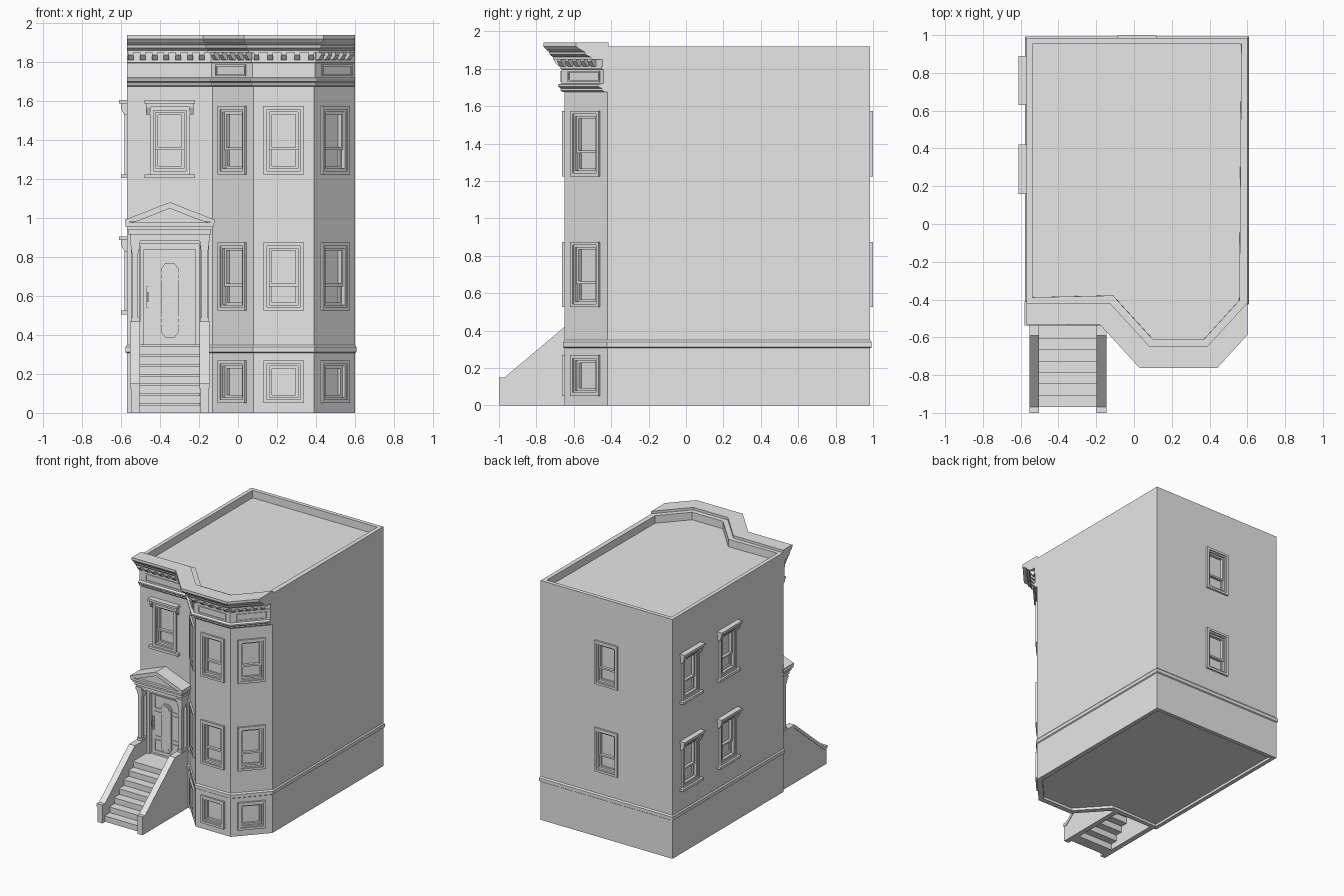
import bpy
import bmesh
from math import radians
from mathutils import Matrix

if "Cube" in bpy.data.objects:
    bpy.data.objects.remove(bpy.data.objects["Cube"], do_unlink=True)

GREY = (0.8, 0.8, 0.8, 1)
stone = bpy.data.materials.new("grey_stone")
stone.use_nodes = True
stone.diffuse_color = GREY
stone.node_tree.nodes["Principled BSDF"].inputs["Base Color"].default_value = GREY

# Main dimensions
LEFT, RIGHT, BACK, FRONT, BAY = -0.57, 0.6, 0.985, -0.42, -0.65
SLANT = 47.6
MITRE = 0.441
HOME = Matrix()


def finish(name, bm):
    bmesh.ops.recalc_face_normals(bm, faces=bm.faces)
    mesh = bpy.data.meshes.new(name)
    bm.to_mesh(mesh)
    bm.free()
    mesh.materials.append(stone)
    ob = bpy.data.objects.new(name, mesh)
    bpy.context.collection.objects.link(ob)
    return ob


def loft(bm, rings, m=HOME):
    """Skin a stack of equal closed rings and cap both ends."""
    rows = [[bm.verts.new(m @ Matrix.Translation(p).translation) for p in r] for r in rings]
    n = len(rows[0])
    for a, b in zip(rows, rows[1:]):
        for i in range(n):
            j = (i + 1) % n
            bm.faces.new((a[i], a[j], b[j], b[i]))
    return bm.faces.new(rows[0][::-1]), bm.faces.new(rows[-1])


def box(bm, x0, x1, y0, y1, z0, z1, m=HOME):
    loft(bm, [[(x0, y0, z), (x1, y0, z), (x1, y1, z), (x0, y1, z)] for z in (z0, z1)], m)


def prism_x(bm, pts, x0, x1, m=HOME):
    loft(bm, [[(x, y, z) for y, z in pts] for x in (x0, x1)], m)


def prism_y(bm, pts, y0, y1, m=HOME):
    loft(bm, [[(x, y, z) for x, z in pts] for y in (y0, y1)], m)


def frame(bm, half, z0, z1, t, y0, y1, m):
    """Rectangular frame lying on a wall; local -y points outward."""
    for s in (-1, 1):
        a, b = sorted((s * half, s * (half - t)))
        box(bm, a, b, y0, y1, z0, z1, m)
    for a in (z0, z1 - t):
        box(bm, t - half, half - t, y0, y1, a, a + t, m)


def wall(x, y, angle=0):
    return Matrix.Translation((x, y, 0)) @ Matrix.Rotation(radians(angle), 4, 'Z')


def front_path(d, e=0):
    """Front line of the house with its bay, pushed out by d (sides by e)."""
    k, xr = MITRE * d, RIGHT + e
    return [(LEFT - e, FRONT - d), (-0.13 - k, FRONT - d), (0.08 - k, BAY - d),
            (0.39 + k, BAY - d), (xr, BAY - d + (xr - 0.39 - k) * 1.095)]


def plan(d, e, z):
    pts = front_path(d, e) + [(RIGHT + e, BACK + e), (LEFT - e, BACK + e)]
    return [(x, y, z) for x, y in pts]


# House body with sunken roof and underside
bm = bmesh.new()
caps = loft(bm, [plan(0, 0, 0), plan(0, 0, 1.92)])
bmesh.ops.recalc_face_normals(bm, faces=bm.faces)
for cap, sink in zip(caps, (0.02, 0.06)):
    bmesh.ops.inset_region(bm, faces=[cap], thickness=0.045)
    bmesh.ops.inset_region(bm, faces=[cap], thickness=0.001, depth=-sink)
body = finish("house_body", bm)
cutter = bmesh.new()

# Walls
ENTRY = wall(-0.35, FRONT)
BAY_LEFT = wall(-0.025, -0.535, -SLANT)
BAY_FRONT = wall(0.235, BAY)
BAY_RIGHT = wall(0.495, -0.535, SLANT)


def window(name, m, z0, z1, hood=False, rail=True):
    box(cutter, -0.074, 0.074, -0.1, 0.03, z0 + 0.029, z1 - 0.029, m)
    bm = bmesh.new()
    frame(bm, 0.103, z0, z1, 0.018, -0.014, 0.003, m)
    frame(bm, 0.085, z0 + 0.018, z1 - 0.018, 0.012, -0.006, 0.003, m)
    finish(name + "_casing", bm)
    bm = bmesh.new()
    if rail:
        frame(bm, 0.075, z0 + 0.125, z1 - 0.028, 0.014, 0.008, 0.032, m)
        frame(bm, 0.075, z0 + 0.028, z0 + 0.138, 0.014, 0.017, 0.032, m)
    else:
        frame(bm, 0.075, z0 + 0.028, z1 - 0.028, 0.014, 0.012, 0.032, m)
    finish(name + "_sash", bm)
    if hood:
        bm = bmesh.new()
        box(bm, -0.12, 0.12, -0.03, 0.003, z1, z1 + 0.02, m)
        box(bm, -0.13, 0.13, -0.042, 0.003, z1 + 0.018, z1 + 0.036, m)
        box(bm, -0.13, 0.13, -0.03, 0.003, z0 - 0.02, z0, m)
        bracket = [(0.003, z1 - 0.04), (-0.014, z1 - 0.04), (-0.032, z1 - 0.005),
                   (-0.032, z1 + 0.018), (0.003, z1 + 0.018)]
        for a in (-0.122, 0.1):
            prism_x(bm, bracket, a, a + 0.022, m)
        finish(name + "_hood_and_sill", bm)


for level, z in (("parlour", 0.525), ("upper", 1.225)):
    for side, m in (("left", BAY_LEFT), ("front", BAY_FRONT), ("right", BAY_RIGHT)):
        window(f"{level}_bay_window_{side}", m, z, z + 0.35)
    window(level + "_back_window", wall(0.015, BACK, 180), z, z + 0.35)
    for i, y in enumerate((0.29, 0.76)):
        window(f"{level}_side_window_{i}", wall(LEFT, y, -90), z, z + 0.345, hood=True)
for side, m in (("left", BAY_LEFT), ("front", BAY_FRONT), ("right", BAY_RIGHT)):
    window("basement_window_" + side, m, 0.05, 0.27, rail=False)
window("entry_upper_window", ENTRY, 1.225, 1.572, hood=True)

# Cut the window and door recesses
box(cutter, -0.135, 0.135, -0.1, 0.03, 0.35, 0.845, ENTRY)
tool = finish("recess_cutter", cutter)
tool.hide_render = True
mod = body.modifiers.new("recesses", 'BOOLEAN')
mod.operation, mod.solver, mod.object = 'DIFFERENCE', 'EXACT', tool
bpy.context.view_layer.objects.active = body
bpy.ops.object.modifier_apply(modifier=mod.name)
bpy.data.objects.remove(tool, do_unlink=True)

# Belt course round the whole house
bm = bmesh.new()
loft(bm, [plan(d, d, z) for d, z in ((-0.002, 0.305), (0.008, 0.312), (0.008, 0.338), (-0.002, 0.352))])
finish("belt_course", bm)

# Cornice swept along the front
bm = bmesh.new()
inner = front_path(-0.003)[::-1]
profile = [(0.01, 1.675), (0.02, 1.685), (0.02, 1.695), (0.034, 1.705), (0.034, 1.715), (0.015, 1.722),
           (0.015, 1.797), (0.022, 1.8), (0.022, 1.812), (0.018, 1.813), (0.018, 1.85), (0.06, 1.85),
           (0.06, 1.862), (0.078, 1.875), (0.082, 1.89), (0.1, 1.905), (0.113, 1.92), (0.113, 1.94)]
loft(bm, [[(x, y, z) for x, y in front_path(d) + inner] for d, z in profile])
finish("cornice", bm)

# Brackets and panels on the frieze
bm, panels = bmesh.new(), bmesh.new()
bracket = [(-0.01, 1.852), (-0.054, 1.852), (-0.054, 1.838), (-0.034, 1.815), (-0.01, 1.808)]
for m, u0, u1, count, half in ((ENTRY, -0.2, 0.165, 7, 0.165), (BAY_LEFT, -0.1, 0.145, 5, 0.115),
                               (BAY_FRONT, -0.14, 0.14, 5, 0.125), (BAY_RIGHT, -0.145, 0.075, 5, 0.115)):
    for i in range(count):
        u = u0 + (u1 - u0) * i / (count - 1)
        prism_x(bm, bracket, u - 0.014, u + 0.014, m)
    frame(panels, half, 1.73, 1.788, 0.009, -0.021, -0.01, m)
finish("cornice_brackets", bm)
finish("frieze_panels", panels)

# Stairs with a stepped, open underside
bm = bmesh.new()
rise, run, steps = 0.05, 0.06, 7
top, under = [], []
for i in range(steps):
    y, z = -0.96 + run * i, rise * i
    top += [(y, z), (y, z + rise)]
    if i:
        under = [(y + 0.03, z), (y + 0.03, z - rise)] + under
    box(bm, 0.35 - 0.505, -0.35 + 0.505, y - 0.008, y + 0.01, z + 0.038, z + rise, wall(-0.35, 0))
prism_x(bm, top + [(-0.41, 0.35), (-0.41, 0.3)] + under, -0.51, -0.19)
finish("stairs", bm)

# Stoop side walls with sloping caps
for name, x in (("right", -0.528), ("left", -0.172)):
    bm = bmesh.new()
    prism_x(bm, [(-0.996, 0), (-0.996, 0.13), (-0.97, 0.13), (-0.59, 0.45), (-0.41, 0.45), (-0.41, 0)],
            x - 0.021, x + 0.021)
    prism_x(bm, [(-1, 0.125), (-1, 0.15), (-0.97, 0.15), (-0.59, 0.47), (-0.41, 0.47),
                 (-0.41, 0.445), (-0.585, 0.445), (-0.965, 0.125)], x - 0.026, x + 0.026)
    finish("stoop_wall_" + name, bm)

    # Door column with base and stepped capital
    bm = bmesh.new()
    box(bm, x - 0.022, x + 0.022, -0.44, -0.41, 0.46, 0.9)
    box(bm, x - 0.015, x + 0.015, -0.49, -0.46, 0.46, 0.85)
    box(bm, x - 0.022, x + 0.022, -0.497, -0.41, 0.46, 0.49)
    for i in range(4):
        w, z = 0.018 + 0.003 * i, 0.82 + 0.02 * i
        box(bm, x - w, x + w, -0.49 - 0.005 * i, -0.41, z, z + 0.02)
    finish("door_column_" + name, bm)

# Entablature and pediment over the door
bm = bmesh.new()
for w, y, z0, z1 in ((0.205, -0.08, 0.885, 0.915), (0.212, -0.09, 0.915, 0.94),
                     (0.22, -0.103, 0.94, 0.958), (0.228, -0.115, 0.958, 0.977)):
    box(bm, -w, w, y, 0.01, z0, z1, ENTRY)
finish("door_entablature", bm)
bm = bmesh.new()
prism_y(bm, [(-0.23, 0.976), (-0.23, 0.992), (0, 1.082), (0.23, 0.992), (0.23, 0.976),
             (0.165, 0.985), (0, 1.05), (-0.165, 0.985)], -0.118, 0.01, ENTRY)
prism_y(bm, [(-0.2, 0.976), (0, 1.06), (0.2, 0.976)], -0.095, 0.01, ENTRY)
finish("door_pediment", bm)

# Door casing, leaf panels and handle
bm = bmesh.new()
for s in (-1, 1):
    a, b = sorted((s * 0.152, s * 0.132))
    box(bm, a, b, -0.015, 0.003, 0.35, 0.87, ENTRY)
box(bm, -0.132, 0.132, -0.015, 0.003, 0.84, 0.87, ENTRY)
finish("door_casing", bm)
bm = bmesh.new()
box(bm, -0.134, 0.134, 0.02, 0.032, 0.351, 0.844, ENTRY)
for z0, z1 in ((0.37, 0.465), (0.71, 0.82)):
    frame(bm, 0.11, z0, z1, 0.01, 0.013, 0.022, ENTRY)
frame(bm, 0.11, 0.485, 0.69, 0.01, 0.015, 0.022, ENTRY)
for w, grow, y in ((0.045, 0, 0.008), (0.032, -0.014, 0.004)):
    lo, hi = 0.385 - grow, 0.77 + grow
    prism_y(bm, [(-w, lo + 0.03), (-w / 2, lo), (w / 2, lo), (w, lo + 0.03),
                 (w, hi - 0.03), (w / 2, hi), (-w / 2, hi), (-w, hi - 0.03)], y, 0.022, ENTRY)
finish("front_door", bm)
bm = bmesh.new()
box(bm, -0.12, -0.108, 0.01, 0.022, 0.54, 0.65, ENTRY)
box(bm, -0.118, -0.11, -0.008, 0.012, 0.57, 0.62, ENTRY)
finish("door_handle", bm)
